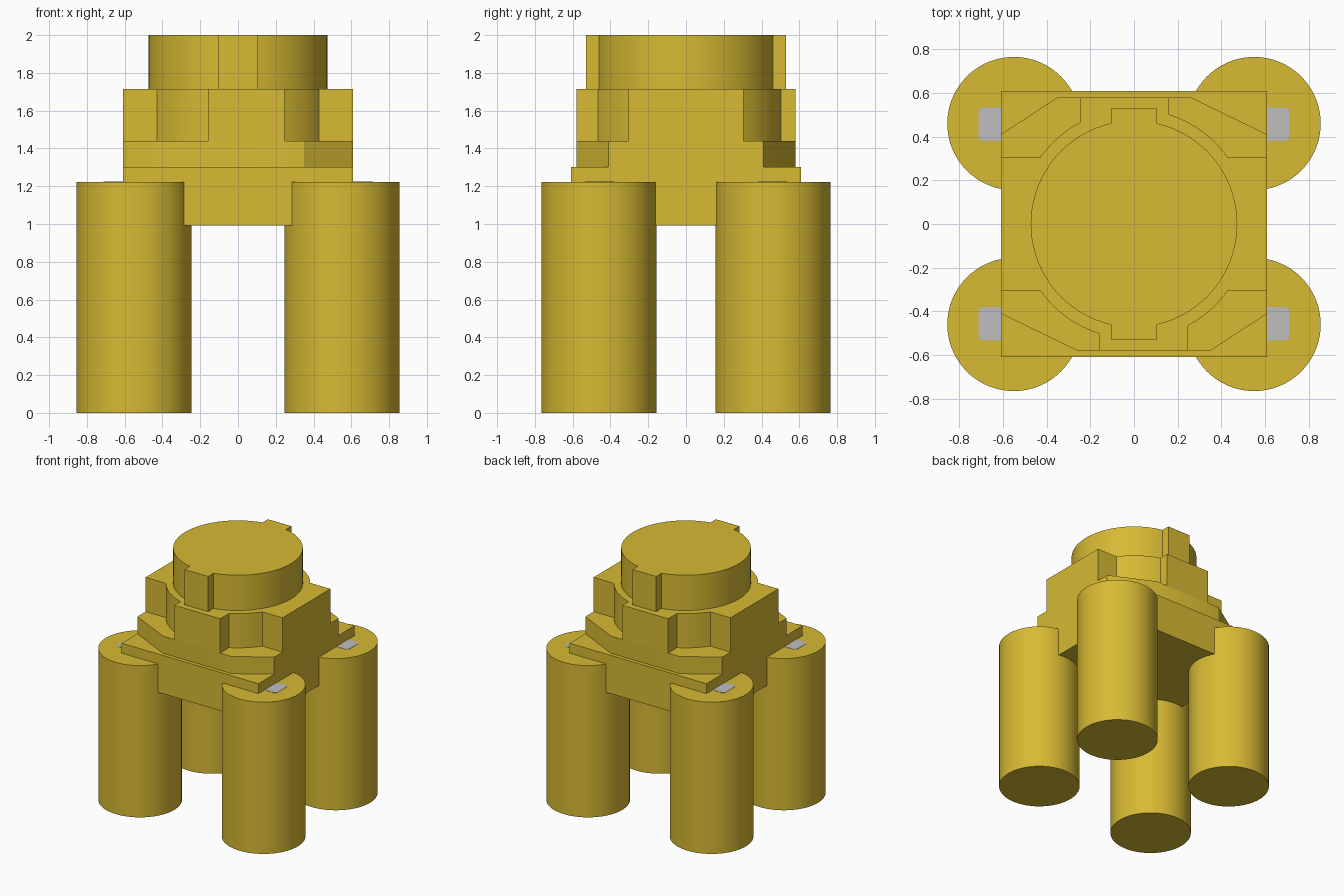
import bpy, bmesh, math

if "Cube" in bpy.data.objects:
    bpy.data.objects.remove(bpy.data.objects["Cube"])


def material(name, rgb):
    m = bpy.data.materials.new(name)
    m.diffuse_color = (*rgb, 1)
    m.use_nodes = True
    m.node_tree.nodes["Principled BSDF"].inputs["Base Color"].default_value = m.diffuse_color
    return m


YELLOW = material("mustard yellow", (0.68, 0.49, 0.033))
GREY = material("light grey", (0.52, 0.52, 0.52))


def arc(r, a0, a1, n, cx=0, cy=0):
    """Points on an arc, angles in radians, both ends included."""
    return [(cx + r * math.cos(a0 + (a1 - a0) * i / n),
             cy + r * math.sin(a0 + (a1 - a0) * i / n)) for i in range(n + 1)]


def prism(name, outline, z0, z1, mat=YELLOW):
    """Extrude a counter-clockwise outline from z0 up to z1."""
    bm = bmesh.new()
    face = bm.faces.new([bm.verts.new((x, y, z0)) for x, y in outline])
    top = bmesh.ops.extrude_face_region(bm, geom=[face], use_keep_orig=True)
    for v in top["geom"]:
        if isinstance(v, bmesh.types.BMVert):
            v.co.z = z1
    bmesh.ops.recalc_face_normals(bm, faces=bm.faces)
    mesh = bpy.data.meshes.new(name)
    bm.to_mesh(mesh)
    bm.free()
    mesh.materials.append(mat)
    ob = bpy.data.objects.new(name, mesh)
    bpy.context.collection.objects.link(ob)
    bpy.ops.object.select_all(action='DESELECT')
    ob.select_set(True)
    bpy.context.view_layer.objects.active = ob
    bpy.ops.object.shade_smooth_by_angle(angle=math.radians(30))
    return ob


def rounded_rect(cx, cy, hx, hy, r):
    pts = []
    for k, (sx, sy) in enumerate([(1, 1), (-1, 1), (-1, -1), (1, -1)]):
        a = k * math.pi / 2
        pts += arc(r, a, a + math.pi / 2, 4, cx + sx * (hx - r), cy + sy * (hy - r))
    return pts


# Four round legs, each with a grey pad on top
for sx, side in ((-1, "left"), (1, "right")):
    for sy, end in ((-1, "front"), (1, "back")):
        circle = arc(0.305, 0, 2 * math.pi, 72, sx * 0.55, sy * 0.46)[:-1]
        prism(f"{end}_{side}_leg", circle, 0, 1.222)
        prism(f"{end}_{side}_pad",
              rounded_rect(sx * 0.635, sy * 0.457, 0.077, 0.077, 0.02),
              1.218, 1.224, GREY)

# Square base block
W, D = 0.61, 0.58
prism("base_block", [(-W, -W), (W, -W), (W, W), (-W, W)], 0.993, 1.302)

# Middle plate with slanted corners
prism("middle_plate", [(-W, -0.41), (-0.26, -D), (0.35, -D), (W, -0.41),
                       (W, 0.41), (0.26, D), (-0.35, D), (-W, 0.41)],
      1.302, 1.44)

# Collar with four curved corner notches
R, NY = 0.527, 0.305


def notch(x):
    """Front right notch, from the front edge at x round to the side."""
    a0 = -math.acos(x / R)
    return [(x, -D)] + arc(R, a0, -math.asin(NY / R), 12) + [(W, -NY)]


def turned(pts):
    return [(-x, -y) for x, y in pts]


def flipped(pts):
    return [(-x, y) for x, y in reversed(pts)]


half = flipped(notch(0.16)) + notch(0.247)
prism("collar", half + turned(half), 1.44, 1.716)

# Round cap with a tab at the front and back
r, tab = 0.473, 0.105
a = math.asin(tab / r)
half_cap = [(-tab, -0.53), (tab, -0.53)] + arc(r, a - math.pi / 2, math.pi / 2 - a, 40)
prism("cap", half_cap + turned(half_cap), 1.716, 2.0)
